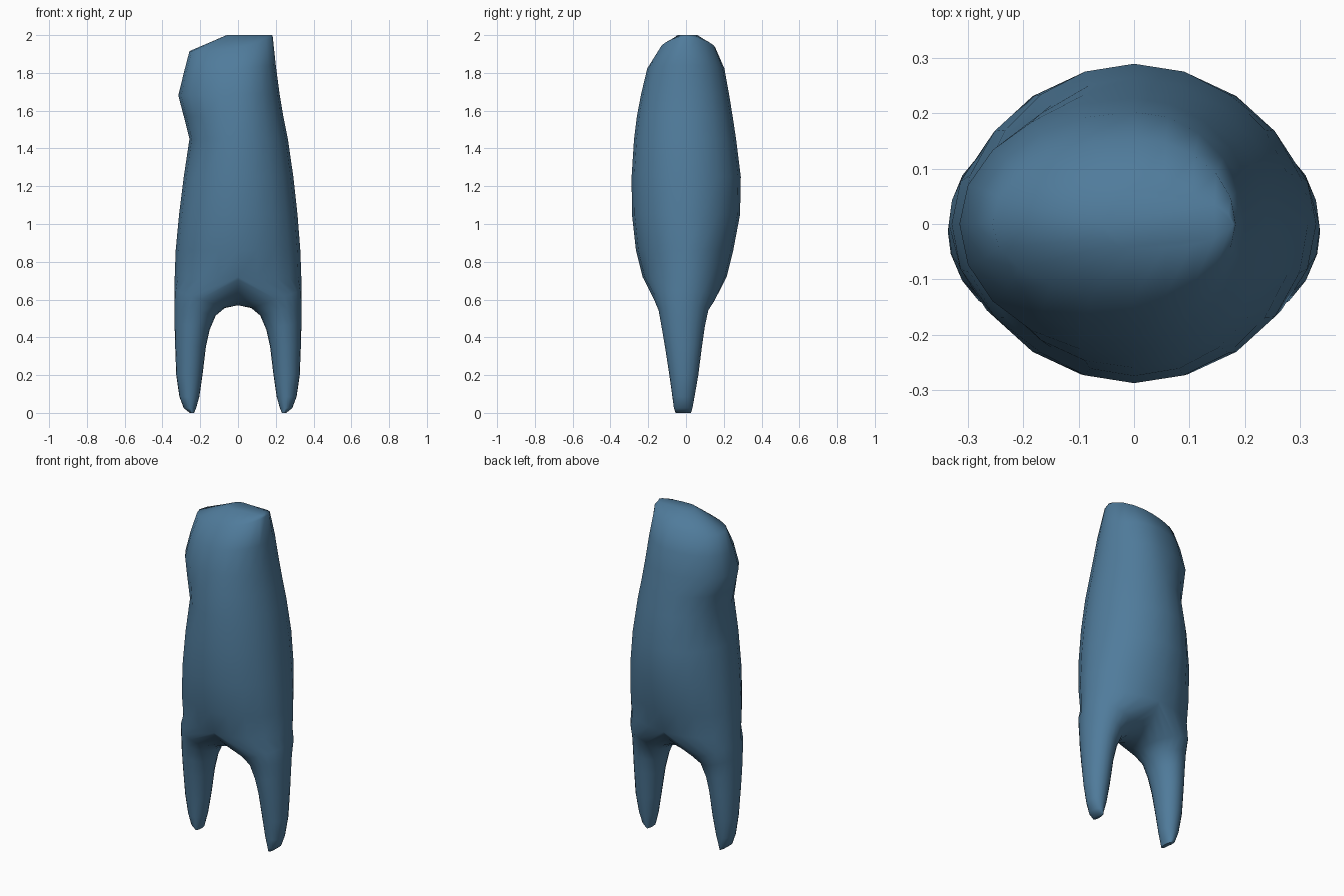
import bpy, bmesh, math

if "Cube" in bpy.data.objects:
    bpy.data.objects.remove(bpy.data.objects["Cube"])

N = 20          # sides of every ring
H = N // 2

bm = bmesh.new()


def ring(xl, xr, yf, yb, zl, zr, drop=0.0):
    """Oval ring with separate left/right/front/back extents and end heights."""
    cx, cy = (0, 0) if xl < 0 < xr else ((xl + xr) / 2, (yf + yb) / 2)
    pts = []
    for k in range(N):
        a = -math.pi / 2 + 2 * math.pi * k / N
        c, s = math.cos(a), math.sin(a)
        x = cx + c * (xr - cx if c > 0 else cx - xl)
        y = cy + s * (yb - cy if s > 0 else cy - yf)
        t = (x - xl) / (xr - xl)
        pts.append((x, y, zl + (zr - zl) * t - drop * s * s))
    return pts


def verts(pts, side=1):
    return [bm.verts.new((side * x, y, z)) for x, y, z in pts]


def bridge(a, b):
    for i in range(N):
        j = (i + 1) % N
        bm.faces.new((a[i], a[j], b[j], b[i]))


# Body and bulging crown: left, right, front, back, left z, right z, drop
body = [
    (-.335, .335, -.23, .215, .72, .72, 0),
    (-.33, .33, -.265, .25, .86, .86, 0),
    (-.312, .315, -.286, .286, 1.05, 1.05, 0),
    (-.287, .293, -.288, .29, 1.25, 1.25, 0),
    (-.257, .264, -.275, .265, 1.45, 1.45, 0),
    (-.287, .24, -.26, .247, 1.57, 1.57, 0),
    (-.316, .22, -.238, .228, 1.68, 1.69, 0),
    (-.287, .2, -.205, .203, 1.80, 1.84, 0),
    (-.257, .184, -.135, .155, 1.915, 1.99, .025),
    (-.06, .18, -.045, .06, 2.0, 2.0, 0),
]
rings = [verts(ring(*r)) for r in body]
for a, b in zip(rings, rings[1:]):
    bridge(a, b)
bm.faces.new(rings[-1])

# Saddle between the roots, running from back to front
base = rings[0]
saddle = []
for i in range(1, H):
    u = math.cos(math.pi * i / H)
    y = u * (.215 if u > 0 else .23)
    saddle.append(bm.verts.new((0, y, .57 + .15 * abs(u) ** 2.2)))

# Tapering roots: inner x, outer x, front, back, inner z, outer z
root = [
    (.07, .336, -.17, .155, .555, .65),
    (.118, .337, -.145, .118, .515, .57),
    (.15, .336, -.13, .1, .44, .48),
    (.17, .333, -.112, .085, .35, .36),
    (.188, .327, -.088, .065, .2, .2),
    (.205, .31, -.072, .045, .085, .085),
    (.222, .287, -.064, .034, .025, .025),
    (.232, .255, -.055, .026, 0, 0),
]
for side in (1, -1):
    outer = [base[(side * k) % N] for k in range(H + 1)]
    prev = outer + saddle
    for r in root:
        cur = verts(ring(*r), side)
        bridge(prev, cur)
        prev = cur
    bm.faces.new(prev)

bmesh.ops.recalc_face_normals(bm, faces=bm.faces)
mesh = bpy.data.meshes.new("tooth")
bm.to_mesh(mesh)
bm.free()
tooth = bpy.data.objects.new("tooth", mesh)
bpy.context.collection.objects.link(tooth)

# Blue surface, smooth shaded
mat = bpy.data.materials.new("blue")
mat.diffuse_color = (.08, .2, .33, 1)
mat.use_nodes = True
mat.node_tree.nodes["Principled BSDF"].inputs["Base Color"].default_value = mat.diffuse_color
mesh.materials.append(mat)
bpy.context.view_layer.objects.active = tooth
tooth.select_set(True)
bpy.ops.object.shade_smooth_by_angle(angle=math.radians(60))
